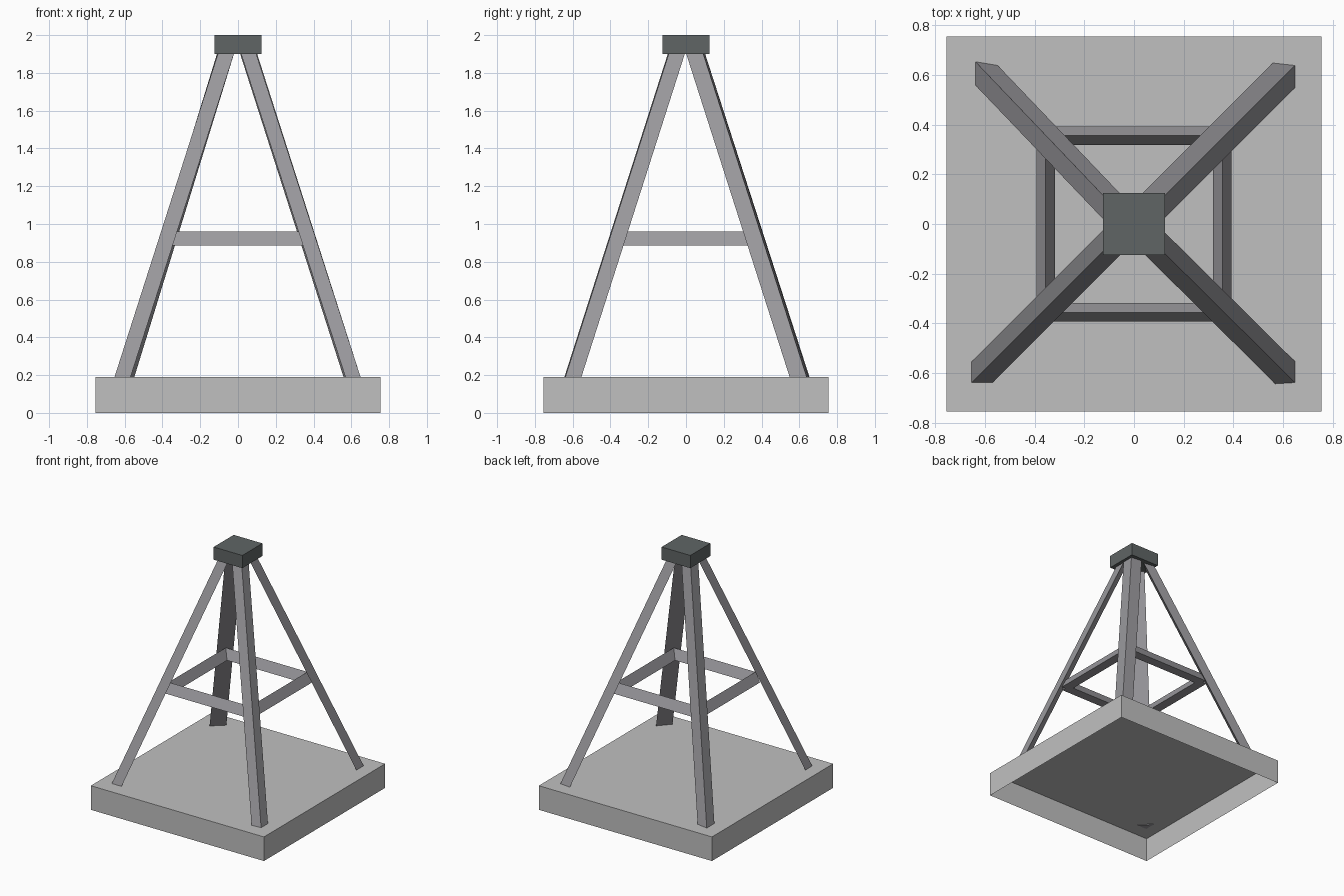
import bpy, bmesh

if "Cube" in bpy.data.objects:
    bpy.data.objects.remove(bpy.data.objects["Cube"])


def material(name, rgb):
    m = bpy.data.materials.new(name)
    m.diffuse_color = (*rgb, 1.0)
    m.use_nodes = True
    m.node_tree.nodes["Principled BSDF"].inputs["Base Color"].default_value = m.diffuse_color
    return m


LIGHT = material("light_grey", (0.53, 0.53, 0.53))
STEEL = material("steel_grey", (0.325, 0.32, 0.34))
DARK = material("dark_slate", (0.115, 0.13, 0.13))


def finish(name, bm, mat):
    bmesh.ops.recalc_face_normals(bm, faces=bm.faces)
    me = bpy.data.meshes.new(name)
    bm.to_mesh(me)
    bm.free()
    me.materials.append(mat)
    ob = bpy.data.objects.new(name, me)
    bpy.context.collection.objects.link(ob)
    return ob


def loft(name, start, end, mat, open_start=False):
    """Prism between two matching outlines."""
    bm = bmesh.new()
    a = [bm.verts.new(p) for p in start]
    b = [bm.verts.new(p) for p in end]
    n = len(a)
    for i in range(n):
        j = (i + 1) % n
        bm.faces.new((a[i], a[j], b[j], b[i]))
    bm.faces.new(b)
    if not open_start:
        bm.faces.new(a[::-1])
    return finish(name, bm, mat)


def square(r, z):
    return [(-r, -r, z), (r, -r, z), (r, r, z), (-r, r, z)]


# Base slab: hollow, open underneath
loft("base", square(0.755, 0.0), square(0.755, 0.19), LIGHT, open_start=True)

# Cap block
loft("cap", square(0.125, 1.9), square(0.125, 2.0), DARK)

# Three-sided legs: footprint triangle and inward lean (x, y)
legs = {
    "back_right_leg": ([(0.56, 0.65), (0.65, 0.64), (0.65, 0.55)], (-0.55, -0.55)),
    "front_right_leg": ([(0.65, -0.555), (0.65, -0.64), (0.57, -0.645)], (-0.555, 0.55)),
    "front_left_leg": ([(-0.655, -0.555), (-0.655, -0.64), (-0.57, -0.64)], (0.55, 0.55)),
    "back_left_leg": ([(-0.64, 0.56), (-0.64, 0.655), (-0.55, 0.64)], (0.53, -0.555)),
}
for name, (tri, (dx, dy)) in legs.items():
    loft(name, [(x, y, 0.186) for x, y in tri],
         [(x + dx, y + dy, 1.905) for x, y in tri], STEEL)

# Triangular cross bars, ridge upward
R, H, L = 0.356, 0.0375, 0.36
profile = [(-H, 0.885), (H, 0.885), (0.0, 0.96)]
for side, s in (("front", -1), ("back", 1)):
    loft(side + "_bar", [(-L, s * R + o, z) for o, z in profile],
         [(L, s * R + o, z) for o, z in profile], STEEL)
for side, s in (("left", -1), ("right", 1)):
    loft(side + "_bar", [(s * R + o, -L, z) for o, z in profile],
         [(s * R + o, L, z) for o, z in profile], STEEL)
